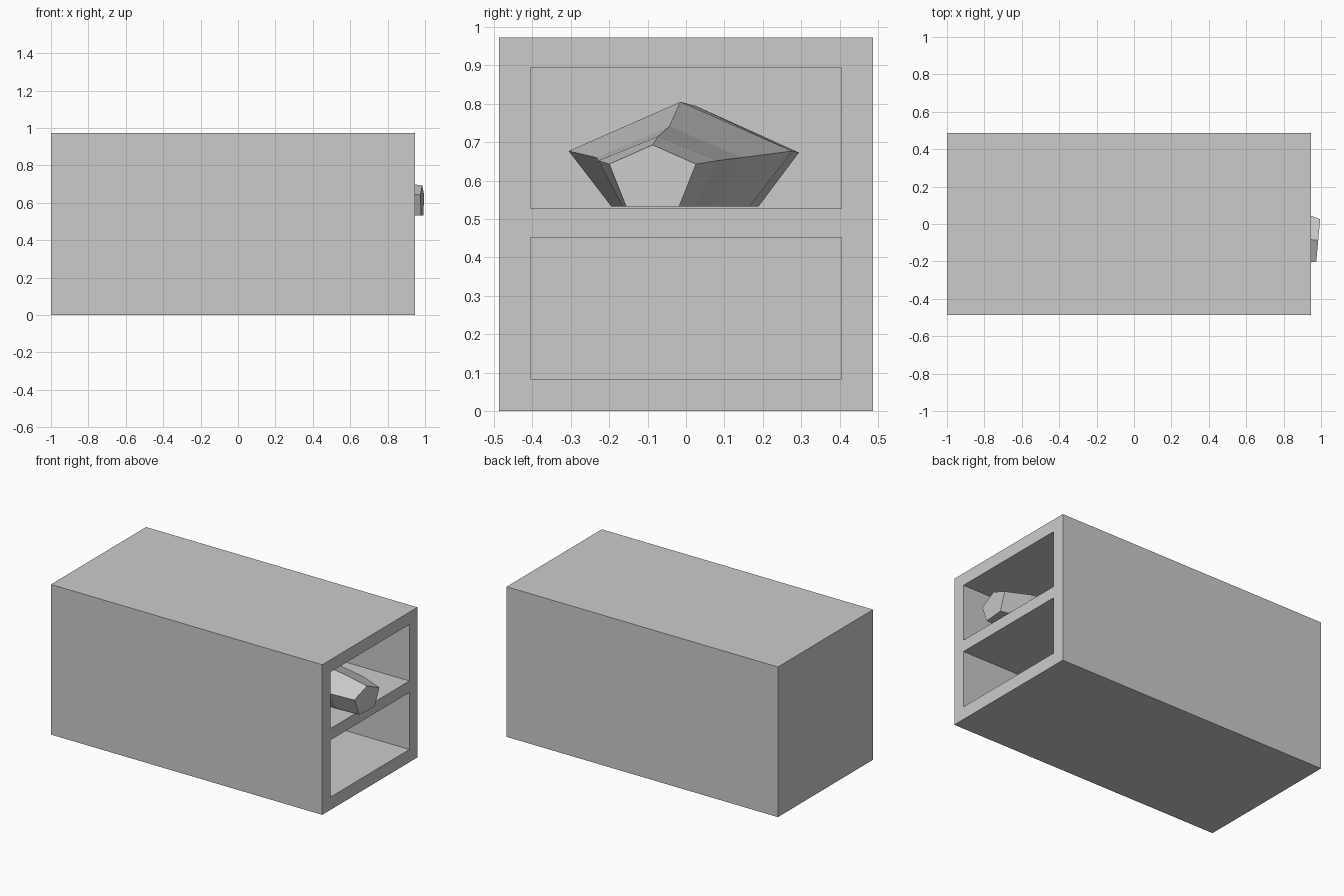
import bpy, bmesh
from mathutils import Vector

if "Cube" in bpy.data.objects:
    bpy.data.objects.remove(bpy.data.objects["Cube"], do_unlink=True)

grey = bpy.data.materials.new("light grey")
grey.use_nodes = True
COLOUR = (0.6, 0.6, 0.6, 1)
grey.diffuse_color = COLOUR
grey.node_tree.nodes["Principled BSDF"].inputs["Base Color"].default_value = COLOUR


def finish(name, bm):
    bmesh.ops.recalc_face_normals(bm, faces=bm.faces)
    mesh = bpy.data.meshes.new(name)
    bm.to_mesh(mesh)
    bm.free()
    mesh.materials.append(grey)
    obj = bpy.data.objects.new(name, mesh)
    bpy.context.collection.objects.link(obj)
    return obj


def block(name, lo, hi):
    bm = bmesh.new()
    bmesh.ops.create_cube(bm, size=1)
    lo, hi = Vector(lo), Vector(hi)
    for v in bm.verts:
        v.co = (lo + hi) / 2 + v.co * (hi - lo)
    return finish(name, bm)


# Cabinet with two deep compartments open at +x
FRONT, BACK, HALF, TOP = 0.945, -1.0, 0.487, 0.973
cabinet = block("cabinet", (BACK, -HALF, 0), (FRONT, HALF, TOP))
for level, (z0, z1) in {"lower": (0.083, 0.452), "upper": (0.527, 0.893)}.items():
    cutter = block(level + "_compartment_cutter", (BACK + 0.08, -0.405, z0), (FRONT + 0.1, 0.405, z1))
    cutter.hide_render = True
    cutter.hide_viewport = True
    cut = cabinet.modifiers.new(level + "_compartment", "BOOLEAN")
    cut.operation = "DIFFERENCE"
    cut.solver = "EXACT"
    cut.object = cutter

# Wrapped bundle: five-sided rings lofted along a slightly turned axis
# each ring: x, half width at the side, half width at the base, side z, ridge z
RINGS = [
    (0.985, 0.113, 0.069, 0.643, 0.693),
    (0.83, 0.155, 0.092, 0.652, 0.715),
    (0.50, 0.190, 0.115, 0.660, 0.741),
    (0.18, 0.291, 0.180, 0.677, 0.805),
    (-0.25, 0.270, 0.165, 0.673, 0.795),
    (-0.45, 0.150, 0.092, 0.652, 0.715),
    (-0.70, 0.113, 0.069, 0.643, 0.693),
]
BASE, TURN = 0.533, 0.09
bm = bmesh.new()
loops = []
for x, side, base, z_side, z_ridge in RINGS:
    centre = -0.087 + TURN * (0.985 - x)
    profile = [(-base, BASE), (base, BASE), (side, z_side), (0, z_ridge), (-side, z_side)]
    loops.append([bm.verts.new((x + TURN * y, centre + y, z)) for y, z in profile])
for a, b in zip(loops, loops[1:]):
    for i in range(5):
        j = (i + 1) % 5
        bm.faces.new((a[i], a[j], b[j], b[i]))
bm.faces.new(loops[0])
bm.faces.new(loops[-1])
finish("wrapped_bundle", bm)
